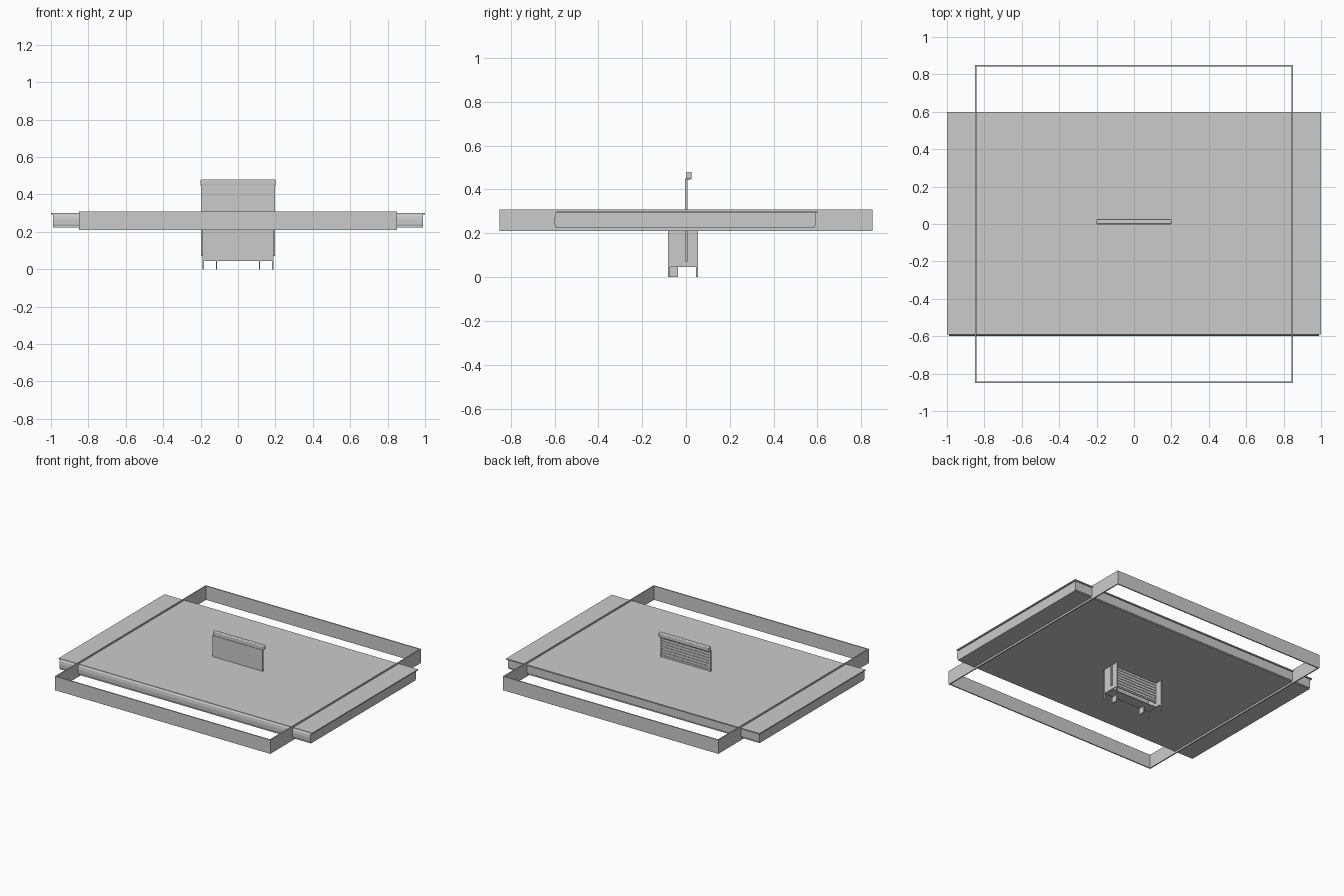
import bpy
import bmesh

if "Cube" in bpy.data.objects:
    bpy.data.objects.remove(bpy.data.objects["Cube"])

grey = bpy.data.materials.new("plain_grey")
grey.diffuse_color = (0.6, 0.6, 0.6, 1)
grey.use_nodes = True
grey.node_tree.nodes["Principled BSDF"].inputs["Base Color"].default_value = grey.diffuse_color


def finish(name, bm, bevel=0.0):
    bmesh.ops.recalc_face_normals(bm, faces=bm.faces)
    me = bpy.data.meshes.new(name)
    bm.to_mesh(me)
    bm.free()
    ob = bpy.data.objects.new(name, me)
    bpy.context.collection.objects.link(ob)
    me.materials.append(grey)
    if bevel:
        m = ob.modifiers.new("bevel", 'BEVEL')
        m.width, m.segments = bevel, 3
    return ob


def add_box(bm, x0, x1, y0, y1, z0, z1):
    vs = bmesh.ops.create_cube(bm, size=1)["verts"]
    for v in vs:
        v.co.x = x1 if v.co.x > 0 else x0
        v.co.y = y1 if v.co.y > 0 else y0
        v.co.z = z1 if v.co.z > 0 else z0


def boxes(name, items, bevel=0.0):
    bm = bmesh.new()
    for it in items:
        add_box(bm, *it)
    return finish(name, bm, bevel)


def mirror_x(x0, x1, *rest):
    return [(x0, x1, *rest), (-x1, -x0, *rest)]


# Wide slab body: rounded front profile extruded along x
bm = bmesh.new()
profile = [(-0.59, 0.296), (-0.597, 0.285), (-0.6, 0.265), (-0.599, 0.24),
           (-0.595, 0.23), (0.588, 0.23), (0.592, 0.24), (0.592, 0.296)]
rings = [[bm.verts.new((x, y, z)) for y, z in profile] for x in (-0.99, 0.99)]
n = len(profile)
for i in range(n):
    j = (i + 1) % n
    bm.faces.new((rings[0][i], rings[0][j], rings[1][j], rings[1][i]))
for r in rings:
    bm.faces.new(r)
finish("slab_body", bm)

# Thin overhanging top sheet and base sheet
boxes("slab_top", [(-1, 1, -0.592, 0.6, 0.292, 0.3)])
boxes("slab_base", [(-0.99, 0.99, -0.592, 0.585, 0.223, 0.231)])

# Square frame of thin upright boards
t = 0.008
boxes("frame_boards",
      mirror_x(0.85 - t, 0.85, -0.85, 0.85, 0.21, 0.309)
      + [(-0.85 + t, 0.85 - t, -0.85, -0.85 + t, 0.21, 0.309),
         (-0.85 + t, 0.85 - t, 0.85 - t, 0.85, 0.21, 0.309)])

# Central upright panel with end posts
boxes("back_panel", [(-0.195, 0.195, -0.002, 0.003, 0.075, 0.45)])
boxes("panel_posts", mirror_x(0.188, 0.197, -0.004, 0.007, 0.07, 0.45))

# Grille on the rear of the panel
slats = [(-0.188, 0.188, 0.003, 0.006, 0.085 + k * 0.02, 0.095 + k * 0.02)
         for k in range(18)]
boxes("rear_grille", slats)

# Rounded top rail
boxes("top_rail", [(-0.2, 0.2, 0.0, 0.026, 0.446, 0.48)], 0.006)

# Lower box: front board, sides and floor
boxes("lower_front", [(-0.185, 0.185, -0.076, -0.07, 0.045, 0.225)])
boxes("lower_sides", mirror_x(0.182, 0.187, -0.076, 0.05, 0.045, 0.225))
boxes("lower_floor", [(-0.182, 0.182, -0.07, 0.0, 0.045, 0.051)])

# Four corner legs
boxes("legs", [b for y0, y1 in ((-0.081, -0.072), (0.046, 0.055))
               for b in mirror_x(0.182, 0.191, y0, y1, 0, 0.225)])

# Small feet below the front board
boxes("front_feet", mirror_x(0.111, 0.118, -0.08, -0.037, 0, 0.046))
